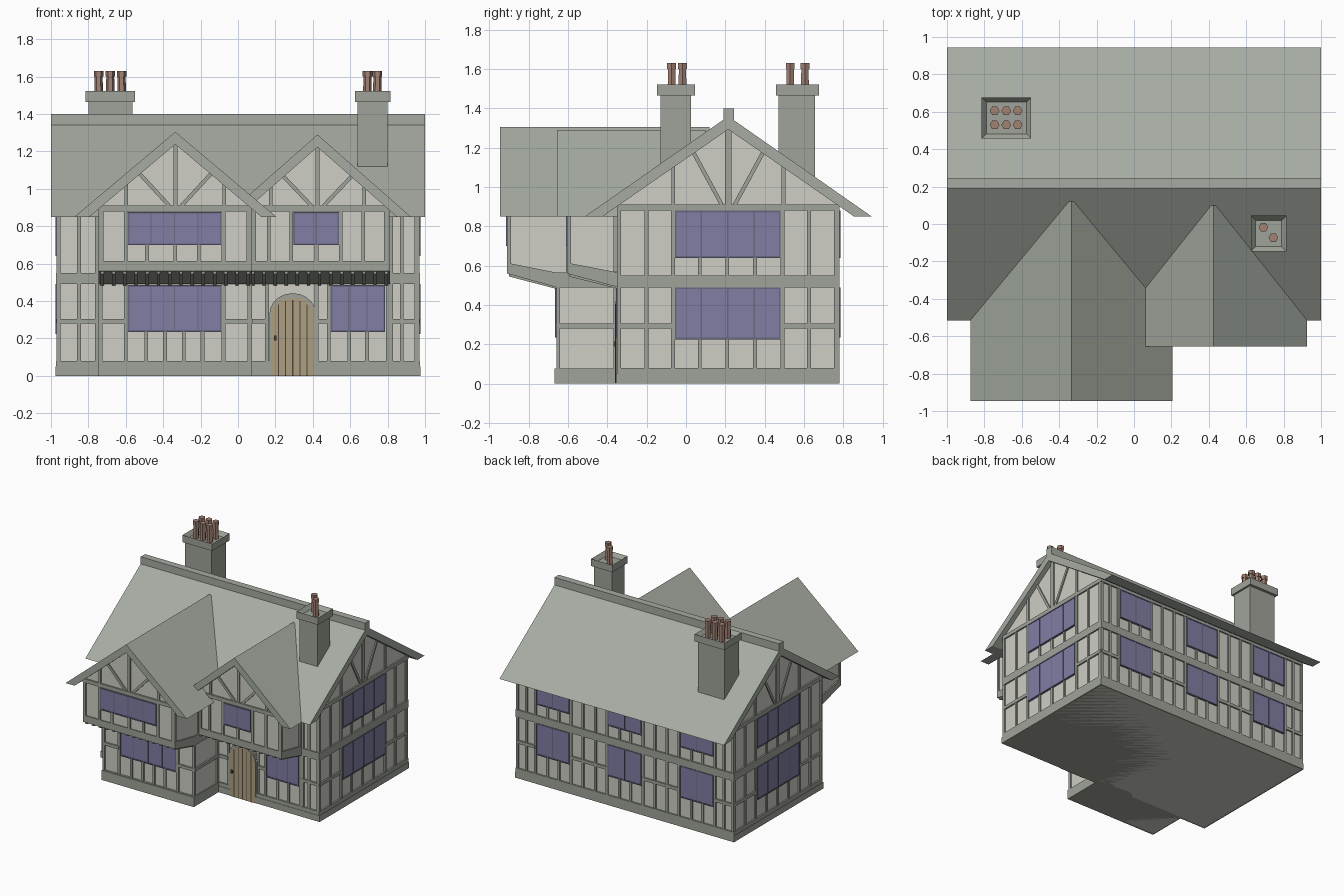
import bpy, bmesh, math
from mathutils import Matrix, Vector

if "Cube" in bpy.data.objects:
    bpy.data.objects.remove(bpy.data.objects["Cube"])


def mat(name, r, g, b):
    m = bpy.data.materials.new(name)
    m.diffuse_color = (r, g, b, 1)
    m.use_nodes = True
    m.node_tree.nodes["Principled BSDF"].inputs["Base Color"].default_value = m.diffuse_color
    return m


PLASTER = mat("plaster", .62, .62, .56)
TIMBER = mat("grey_timber", .35, .37, .32)
ROOF = mat("roof_tile", .38, .41, .36)
GLASS = mat("window_glass", .22, .21, .37)
FRAME = mat("window_frame", .14, .14, .22)
POT = mat("clay_pot", .36, .22, .17)
DOOR = mat("door_oak", .42, .35, .22)
DARK = mat("dark_oak", .08, .06, .04)

parts = {}  # name -> (bmesh, material)


def part(name, m):
    if name not in parts:
        parts[name] = (bmesh.new(), m)
    return parts[name][0]


# A wall is a function (along, height, outward) -> point
def front(y): return lambda u, z, d: Vector((u, y - d, z))
def back(y): return lambda u, z, d: Vector((u, y + d, z))
def right(x): return lambda u, z, d: Vector((x + d, u, z))
def left(x): return lambda u, z, d: Vector((x - d, u, z))


def prism(name, m, wall, pts, d0, d1):
    bm = part(name, m)
    a = [bm.verts.new(wall(u, z, d0)) for u, z in pts]
    b = [bm.verts.new(wall(u, z, d1)) for u, z in pts]
    fs = [bm.faces.new(a), bm.faces.new(b[::-1])]
    for i in range(len(a)):
        j = (i + 1) % len(a)
        fs.append(bm.faces.new((a[j], a[i], b[i], b[j])))
    bmesh.ops.recalc_face_normals(bm, faces=fs)
    return fs


def rect(name, m, wall, u0, u1, z0, z1, d0=-.01, d1=.01):
    return prism(name, m, wall, [(u0, z0), (u1, z0), (u1, z1), (u0, z1)], d0, d1)


def box(name, m, x0, x1, y0, y1, z0, z1):
    return rect(name, m, back(0), x0, x1, z0, z1, y0, y1)


def rail(wall, u0, u1, z0, z1):
    rect("timber_rails", TIMBER, wall, u0, u1, z0, z1, -.01, .012)


def studs(wall, us, z0, z1, w=.02):
    for u in us:
        rect("timber_studs", TIMBER, wall, u - w / 2, u + w / 2, z0, z1)


def brace(wall, p, q, w=.02):
    p, q = Vector(p), Vector(q)
    n = (q - p).normalized().orthogonal() * w / 2
    prism("gable_braces", TIMBER, wall, [p + n, q + n, q - n, p - n], -.01, .009)


def window(wall, u0, u1, z0, z1, panes):
    rect("window_glass", GLASS, wall, u0, u1, z0, z1, -.01, .012)
    t = .009
    for a, b, c, d in ((u0, u1, z0, z0 + t), (u0, u1, z1 - t, z1),
                       (u0, u0 + t, z0, z1), (u1 - t, u1, z0, z1)):
        rect("window_frames", FRAME, wall, a, b, c, d, -.01, .016)
    for i in range(1, panes):
        u = u0 + (u1 - u0) * i / panes
        rect("window_frames", FRAME, wall, u - .003, u + .003, z0, z1, -.01, .015)


def gable(wall, c, apex, slope, half, top, post, stud_off):
    """Tie beam, king post, V braces and outer studs inside a gable."""
    rail(wall, c - half, c + half, .88, .91)
    studs(wall, [c], .9, apex + .02, post)
    for s in (-1, 1):
        brace(wall, (c + s * .033, .91), (c + s * top, apex + .02 - slope * top))
        studs(wall, [c + s * stud_off], .9, apex + .02 - slope * stud_off)


def roof(name, wall, c, apex, half, eave, d0, d1):
    prism(name, ROOF, wall, [(c - half, .85), (c, apex), (c + half, .85), (c + half - eave, .85),
                             (c, apex - .067), (c - half + eave, .85)], d0, d1)


def house(name, wall, c0, c1, z0, eave, apex, d0, d1):
    prism(name, PLASTER, wall, [(c0, z0), (c1, z0), (c1, eave), ((c0 + c1) / 2, apex), (c0, eave)], d0, d1)


# Plaster bodies
house("main_walls", right(0), -.34, .77, 0, .94, 1.33, -.96, .96)
box("left_wing_ground_walls", PLASTER, -.735, .065, -.65, -.3, 0, .52)
house("left_wing_upper_walls", front(0), -.735, .065, .56, .93, 1.27, 0, .9)
house("right_wing_upper_walls", front(0), .05, .8, .56, .93, 1.26, 0, .595)

# Plinths
box("main_plinth", TIMBER, -.975, .975, -.355, .782, 0, .05)
box("left_wing_plinth", TIMBER, -.745, .075, -.67, -.3, 0, .078)

# Roofs and ridge
roof("main_roof", right(0), .215, 1.36, .73, .09, -1, 1)
roof("left_wing_roof", front(0), -.335, 1.305, .54, .08, -.12, .945)
roof("right_wing_roof", front(0), .425, 1.29, .5, .075, -.1, .655)
box("ridge_cap", ROOF, -1, 1, .19, .245, 1.32, 1.4)

# Overhanging floor beams with sloped undersides and joists
for name, x0, x1, yo, yi in (("left_jetty", -.745, .075, -.91, -.66), ("right_jetty", .06, .812, -.605, -.345)):
    prism(name, TIMBER, right(0), [(yo, .56), (yo, .615), (yi, .565), (-.3, .565), (-.3, .49), (yi, .49)], x0, x1)
    n = round((x1 - x0) / .058)
    for i in range(n):
        x = x0 + .02 + (x1 - x0 - .04) * i / (n - 1)
        prism("jetty_joists", TIMBER, right(x),
              [(yo + .01, .57), (yi, .5), (yi, .482), (yo + .01, .545)], -.009, .009)

# Side walls, both ends alike
for wall in (right(.96), left(-.96)):
    for z0, z1 in ((.045, .08), (.49, .55)):
        rail(wall, -.35, .78, z0, z1)
    for a, b in ((-.34, -.06), (.49, .77)):
        rail(wall, a, b, .28, .305)
    for z0, z1 in ((.08, .49), (.55, .88)):
        studs(wall, [-.34, -.2, -.067, .492, .625, .762], z0, z1)
    studs(wall, [.07, .21, .35], .08, .225)
    studs(wall, [.07, .21, .35], .55, .64)
    window(wall, -.057, .482, .225, .49, 4)
    window(wall, -.057, .482, .64, .88, 4)
    gable(wall, .215, 1.30, .7, .565, .185, .035, .28)

# Back wall
wall = back(.77)
for z0, z1 in ((.045, .08), (.49, .55), (.88, .91)):
    rail(wall, -.97, .97, z0, z1)
for a, b in ((-.96, -.8), (-.49, -.15), (.15, .49), (.8, .96)):
    rail(wall, a, b, .28, .305)
for z0, z1, w0 in ((.08, .49, .235), (.55, .88, .64)):
    studs(wall, [s * u for s in (-1, 1) for u in (.16, .265, .375, .48, .8, .88, .96)], z0, z1)
    for c in (-.64, 0, .64):
        studs(wall, [c - .05, c + .05], z0, w0)
        window(wall, c - .15, c + .15, w0, z1, 2)

# Main front wall either side of the wings
wall = front(.34)
wall = front(-.34)
for a, b in ((-.97, -.74), (.06, .17), (.41, .97)):
    rail(wall, a, b, .045, .08)
for a, b in ((-.97, -.74), (.8, .97)):
    rail(wall, a, b, .49, .55)
    rail(wall, a, b, .28, .305)
    rail(wall, a, b, .88, .91)
for z0, z1 in ((.08, .49), (.55, .9)):
    studs(wall, [-.96, -.85, -.755, .82, .875, .955], z0, z1)
studs(wall, [.155, .42, .485, .8], .08, .49)
rail(wall, .42, .49, .28, .305)
rail(wall, .06, .155, .28, .305)
studs(wall, [.595, .69], .08, .235)
window(wall, .495, .787, .235, .485, 3)

# Left wing ground floor
wall = front(-.65)
rail(wall, -.745, .075, .05, .08)
for a, b in ((-.74, -.6), (-.08, .07)):
    rail(wall, a, b, .28, .305)
studs(wall, [-.735, -.6, -.078, .062], .08, .5)
studs(wall, [-.49, -.39, -.29, -.19], .08, .235)
window(wall, -.59, -.088, .235, .485, 4)
for wall in (right(.065), left(-.735)):
    rail(wall, -.66, -.34, .28, .305)
    studs(wall, [-.65, -.36], .07, .5)

# Left wing upper floor
wall = front(-.9)
studs(wall, [-.73, -.6, -.078, .055], .6, .89)
studs(wall, [-.487, -.335, -.21], .6, .7)
window(wall, -.59, -.088, .7, .877, 4)
gable(wall, -.335, 1.23, .845, .41, .195, .022, .262)
for wall in (right(.065), left(-.735)):
    studs(wall, [-.9, -.6, -.37], .57, .9)

# Right wing upper floor
wall = front(-.595)
studs(wall, [.085, .165, .285, .55, .67, .79], .6, .89)
studs(wall, [.42], .6, .7)
window(wall, .297, .54, .7, .877, 2)
gable(wall, .425, 1.22, .87, .38, .19, .022, .25)
studs(right(.8), [-.595, -.36], .57, .9)

# Arched door with surround, plank joints and handle
wall = front(-.34)


def arch(half, spring, rise):
    c = .2925
    return [(c - half, 0), (c + half, 0)] + [
        (c + half * math.cos(a), spring + rise * math.sin(a))
        for a in (math.pi * i / 10 for i in range(11))]


prism("door_surround", TIMBER, wall, arch(.125, .33, .112), -.01, .013)
prism("door", DOOR, wall, arch(.113, .33, .09), -.01, .019)
for i in range(-2, 3):
    u = .2925 + i * .038
    rect("door_plank_joints", DARK, wall, u - .003, u + .003, 0, .405 - .006 * i * i, 0, .0205)
rect("door_handle", DARK, wall, .193, .205, .19, .215, 0, .03)

# Chimneys: shaft, hollow cap and clay pots
chimneys = {
    "left": ((-.8, -.565, .47, .655), (-.815, -.55, .457, .677), 1.0,
             [(x, y) for x in (-.745, -.683, -.622) for y in (.53, .605)]),
    "right": ((.64, .8, -.13, .025), (.625, .815, -.147, .045), .95,
              [(.692, -.018), (.745, -.073)])}
for side, (shaft, cap, z0, pots) in chimneys.items():
    box(side + "_chimney_shaft", TIMBER, *shaft, z0, 1.475)
    name = side + "_chimney_cap"
    faces = box(name, TIMBER, *cap, 1.465, 1.522)
    bm = part(name, TIMBER)
    top = max(faces, key=lambda f: f.calc_center_median().z)
    bmesh.ops.inset_region(bm, faces=[top], thickness=.036)
    bmesh.ops.translate(bm, verts=top.verts, vec=(0, 0, -.03))
    bm = part(side + "_chimney_pots", POT)
    for x, y in pots:
        for r0, r1, a, b in ((.024, .021, 1.48, 1.605), (.026, .026, 1.6, 1.63)):
            bmesh.ops.create_cone(bm, cap_ends=True, segments=6, radius1=r0, radius2=r1, depth=b - a,
                                  matrix=Matrix.Translation((x, y, (a + b) / 2)) @ Matrix.Rotation(math.pi / 6, 4, 'Z'))

# Turn every part into an object
for name, (bm, m) in parts.items():
    me = bpy.data.meshes.new(name)
    bm.to_mesh(me)
    bm.free()
    me.materials.append(m)
    bpy.context.collection.objects.link(bpy.data.objects.new(name, me))
